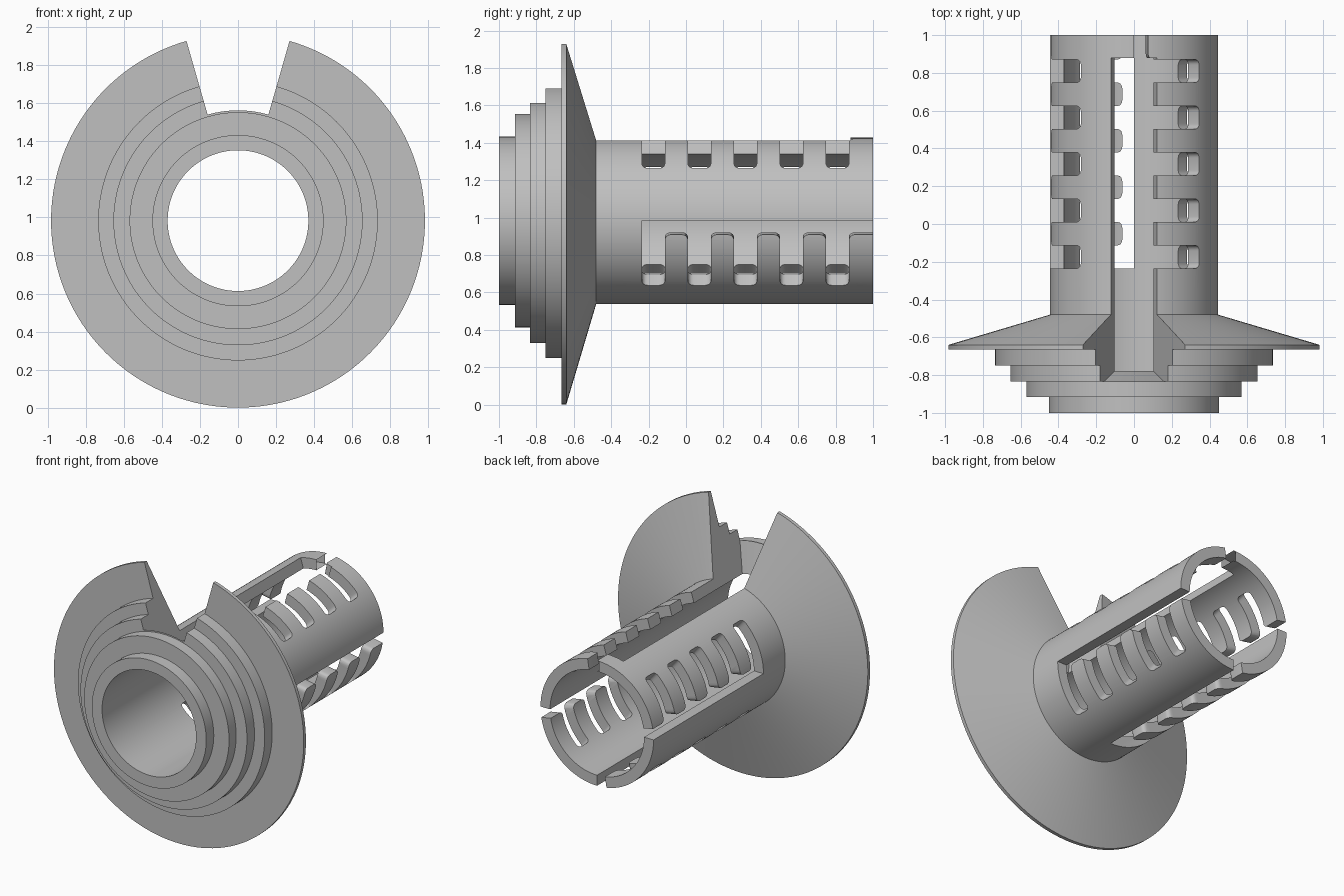
import bpy, bmesh
from math import sin, cos, pi, radians
from mathutils import Vector

if "Cube" in bpy.data.objects:
    bpy.data.objects.remove(bpy.data.objects["Cube"], do_unlink=True)

AXIS_Z = 0.983      # height of the tube axis
R_OUT, R_IN = 0.445, 0.37


def polar(r, angle, y):
    return Vector((r * cos(angle), y, AXIS_Z + r * sin(angle)))


def finish(bm, name):
    bmesh.ops.recalc_face_normals(bm, faces=bm.faces)
    mesh = bpy.data.meshes.new(name)
    bm.to_mesh(mesh)
    bm.free()
    obj = bpy.data.objects.new(name, mesh)
    bpy.context.collection.objects.link(obj)
    return obj


def sweep(name, profile, angles, closed):
    """Turn a closed (radius, y) profile around the tube axis."""
    bm = bmesh.new()
    rings = [[bm.verts.new(polar(r, a, y)) for r, y in profile] for a in angles]
    pairs = list(zip(rings, rings[1:]))
    if closed:
        pairs.append((rings[-1], rings[0]))
    else:
        bm.faces.new(rings[0])
        bm.faces.new(rings[-1])
    n = len(profile)
    for a, b in pairs:
        for i in range(n):
            j = (i + 1) % n
            bm.faces.new((a[i], a[j], b[j], b[i]))
    return finish(bm, name)


def rounded(points, radius, steps=5):
    """Round the marked corners of an (arc, y, flag) outline."""
    out = []
    for i, (s, y, flag) in enumerate(points):
        p = Vector((s, y))
        if not flag:
            out.append(p)
            continue
        before = Vector(points[i - 1][:2])
        after = Vector(points[(i + 1) % len(points)][:2])
        a = p + (before - p).normalized() * radius
        b = p + (after - p).normalized() * radius
        for k in range(steps + 1):
            t = k / steps
            out.append(a * (1 - t) ** 2 + p * 1.6 * t * (1 - t) + (a + b) * 0.2 * t * (1 - t) + b * t * t)
    return out


def comb_cutter(start):
    """Slot with five side gaps, open at the rear end."""
    slot, gap, first, pitch, width = 0.075, 0.395, -0.235, 0.246, 0.122
    pts = [(0, first, False)]
    for i in range(5):
        y0 = first + pitch * i
        if i:
            pts.append((slot, y0, True))
        pts += [(gap, y0, True), (gap, y0 + width, True), (slot, y0 + width, True)]
    pts += [(slot, 1.1, False), (0, 1.1, False)]
    outline = rounded(pts, 0.03)
    bm = bmesh.new()
    inner, outer = ([bm.verts.new(polar(r, start - p.x / R_OUT, p.y)) for p in outline]
                    for r in (0.27, 0.56))
    n = len(outline)
    for i in range(n):
        j = (i + 1) % n
        bm.faces.new((inner[i], inner[j], outer[j], outer[i]))
    caps = [bm.faces.new(inner), bm.faces.new(outer)]
    bmesh.ops.recalc_face_normals(bm, faces=bm.faces)
    bmesh.ops.triangulate(bm, faces=caps)
    return finish(bm, "comb_cutter")


# Stepped collar, flared flange and tube as one turned body
body_profile = [
    (R_IN, -1), (0.45, -1), (0.45, -0.915), (0.57, -0.915), (0.57, -0.835),
    (0.655, -0.835), (0.655, -0.75), (0.735, -0.75), (0.735, -0.665),
    (0.983, -0.665), (0.983, -0.64), (R_OUT, -0.48), (R_OUT, 1), (R_IN, 1)]
body = sweep("flanged_sleeve", body_profile, [2 * pi * i / 160 for i in range(160)], True)

# Wedge opening along the top, with a sloped front end
wedge_profile = [(0.25, -0.747), (0.58, -0.835), (1.1, -0.974), (1.1, 0.88), (0.25, 0.88)]
wedge = sweep("wedge_cutter", wedge_profile, [radians(74 + 2 * i) for i in range(17)], False)

# Four combed slots, a quarter turn apart
cutters = [wedge] + [comb_cutter(k * pi / 2) for k in range(4)]
for cutter in cutters:
    cutter.hide_render = True
    mod = body.modifiers.new(cutter.name, "BOOLEAN")
    mod.operation = "DIFFERENCE"
    mod.solver = "EXACT"
    mod.object = cutter

# Keep the cut result and drop the cutters
bpy.context.view_layer.update()
depsgraph = bpy.context.evaluated_depsgraph_get()
cut_mesh = bpy.data.meshes.new_from_object(body.evaluated_get(depsgraph))
body.modifiers.clear()
body.data = cut_mesh
for cutter in cutters:
    bpy.data.objects.remove(cutter, do_unlink=True)

# Plain grey over the whole part
grey = bpy.data.materials.new("plain_grey")
grey.use_nodes = True
colour = (0.53, 0.53, 0.53, 1)
grey.diffuse_color = colour
grey.node_tree.nodes["Principled BSDF"].inputs["Base Color"].default_value = colour
body.data.materials.clear()
body.data.materials.append(grey)

bpy.ops.object.select_all(action="DESELECT")
body.select_set(True)
bpy.context.view_layer.objects.active = body
bpy.ops.object.shade_smooth_by_angle(angle=radians(30))
